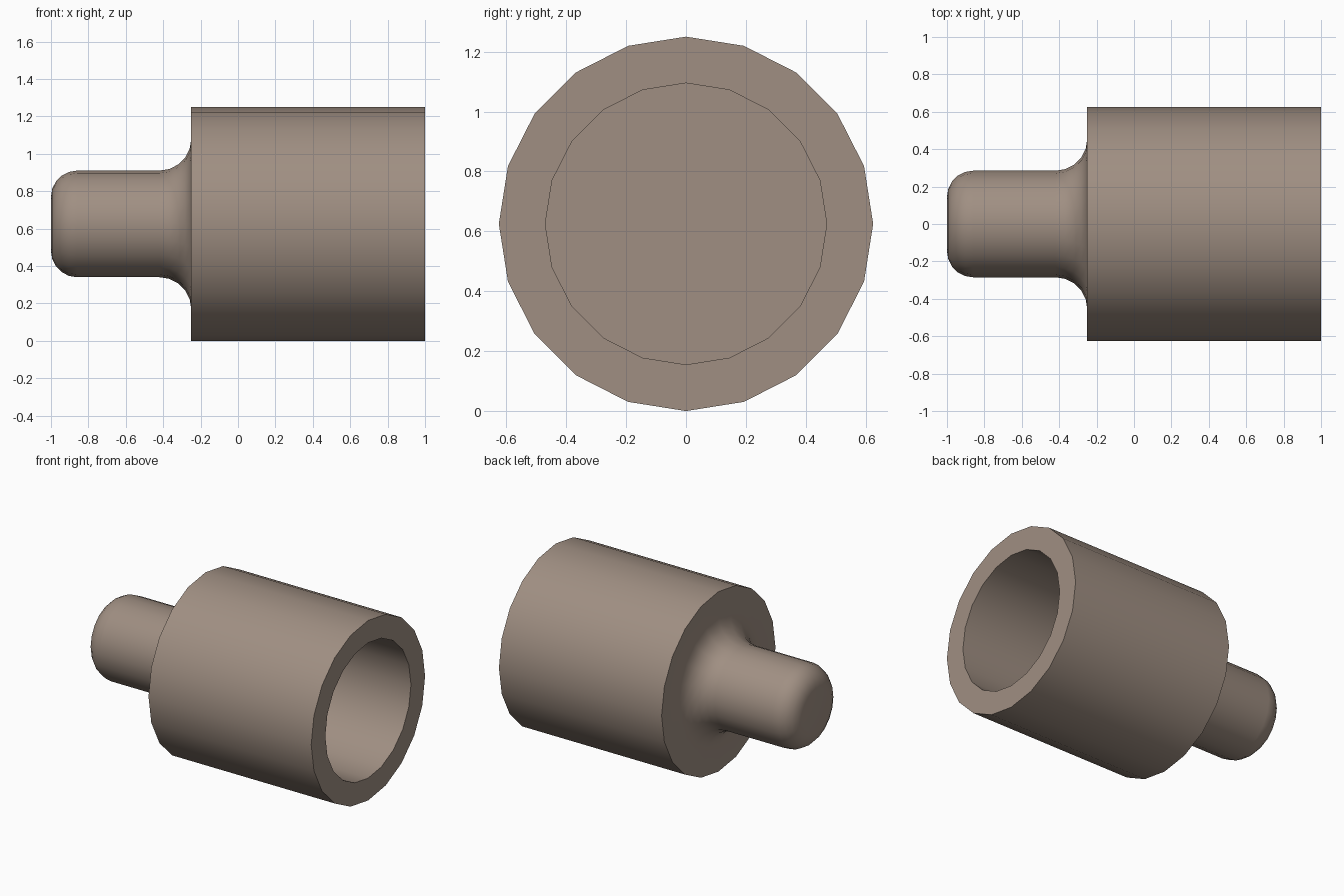
import bpy, math

if "Cube" in bpy.data.objects:
    bpy.data.objects.remove(bpy.data.objects["Cube"])

SIDES = 20
AXIS_Z = 0.625

mat = bpy.data.materials.new("warm grey brown")
mat.diffuse_color = (0.35, 0.275, 0.225, 1)
mat.use_nodes = True
mat.node_tree.nodes["Principled BSDF"].inputs["Base Color"].default_value = mat.diffuse_color


def arc(cx, cr, rad, a0, a1, steps):
    """Points (x, radius) along an arc, angles in degrees."""
    pts = []
    for i in range(steps + 1):
        a = math.radians(a0 + (a1 - a0) * i / steps)
        pts.append((cx + rad * math.cos(a), cr + rad * math.sin(a)))
    return pts


def lathe_x(name, profile):
    """Revolve an (x, radius) profile around the x axis, capping both ends."""
    verts, faces = [], []
    for x, r in profile:
        for k in range(SIDES):
            a = 2 * math.pi * k / SIDES
            verts.append((x, r * math.sin(a), AXIS_Z + r * math.cos(a)))
    for i in range(len(profile) - 1):
        for k in range(SIDES):
            n = (k + 1) % SIDES
            a, b = i * SIDES, (i + 1) * SIDES
            faces.append((a + k, a + n, b + n, b + k))
    faces.append(tuple(reversed(range(SIDES))))
    last = (len(profile) - 1) * SIDES
    faces.append(tuple(last + k for k in range(SIDES)))
    mesh = bpy.data.meshes.new(name)
    mesh.from_pydata(verts, [], faces)
    mesh.materials.append(mat)
    obj = bpy.data.objects.new(name, mesh)
    bpy.context.collection.objects.link(obj)
    bpy.context.view_layer.objects.active = obj
    obj.select_set(True)
    # consistent outward normals
    bpy.ops.object.mode_set(mode='EDIT')
    bpy.ops.mesh.select_all(action='SELECT')
    bpy.ops.mesh.normals_make_consistent(inside=False)
    bpy.ops.object.mode_set(mode='OBJECT')
    bpy.ops.object.shade_smooth_by_angle(angle=math.radians(35))
    return obj


# rounded stem tip, fillet into the shoulder, outer barrel, then blind bore
tip = arc(-0.86, 0.145, 0.14, 180, 90, 5)
fillet = arc(-0.42, 0.455, 0.17, -90, 0, 5)
barrel = [(-0.25, 0.625), (1.0, 0.625)]
bore = [(1.0, 0.47), (-0.1, 0.47)]
lathe_x("socket_with_stem", tip + fillet + barrel + bore)
